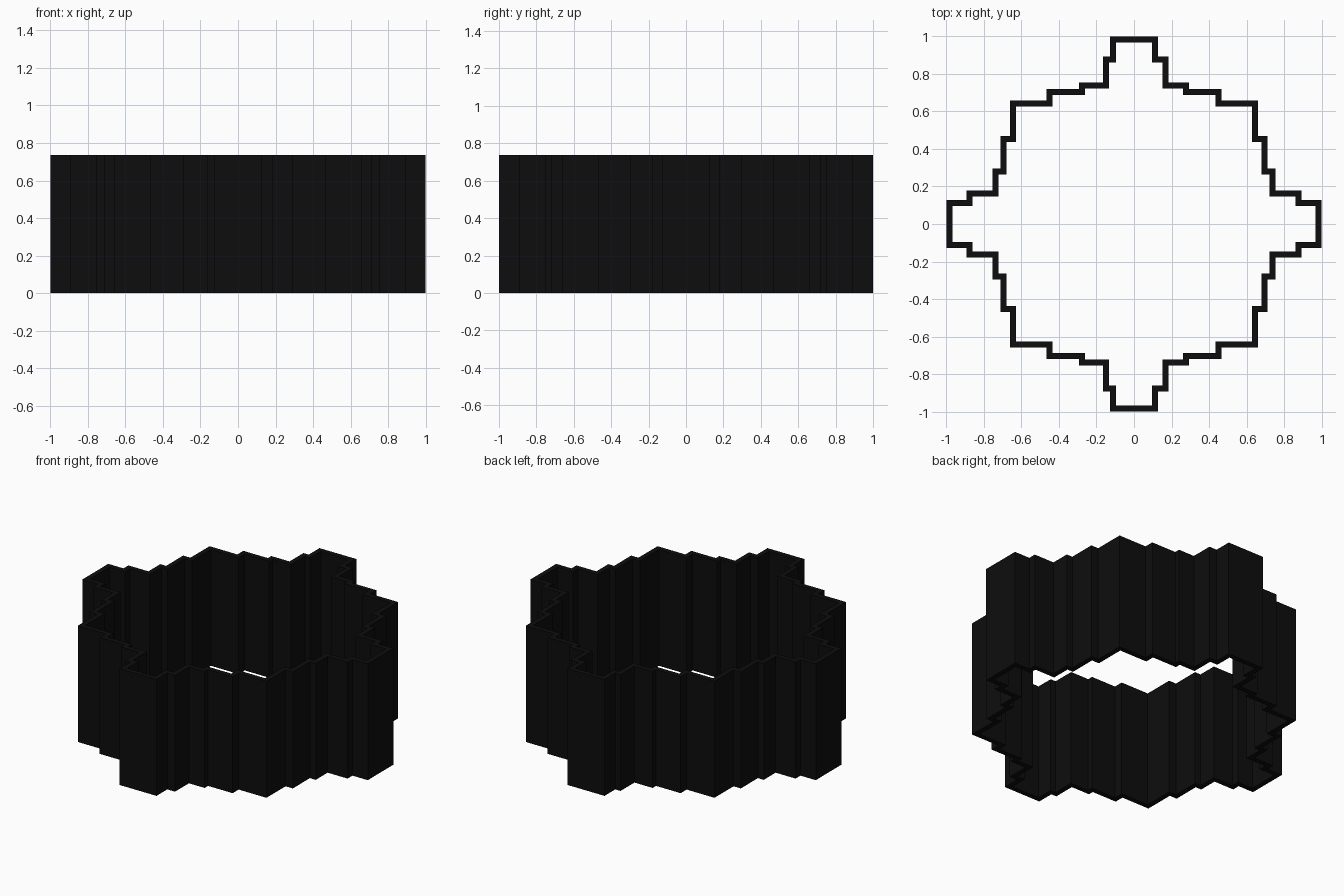
import bpy, bmesh
from mathutils import Vector

if "Cube" in bpy.data.objects:
    bpy.data.objects.remove(bpy.data.objects["Cube"])

HEIGHT = 0.737
HALF = 0.016  # half of the wall thickness

# Centre line of one quadrant of the stepped wall, from +y tip to +x tip
def quadrant(notch):
    return [(0.113, 0.984), (0.113, 0.876), (notch, 0.876), (notch, 0.737),
            (0.278, 0.737), (0.278, 0.703), (0.450, 0.703), (0.450, 0.643),
            (0.645, 0.643), (0.645, 0.452), (0.696, 0.452), (0.696, 0.281),
            (0.737, 0.281), (0.737, 0.162), (0.877, 0.162), (0.877, 0.113),
            (0.984, 0.113)]

# Mirror it round to a closed clockwise outline
right, left = quadrant(0.167), quadrant(0.150)
path = (right
        + [(x, -y) for x, y in reversed(right)]
        + [(-x, -y) for x, y in left]
        + [(-x, y) for x, y in reversed(left)])
path = [Vector(p) for p in path]

def offset(points, d):
    """Mitred offset of a closed right-angled outline; positive is outward."""
    out = []
    for i, p in enumerate(points):
        a = (p - points[i - 1]).normalized()
        b = (points[(i + 1) % len(points)] - p).normalized()
        out.append(p + d * Vector((-a.y - b.y, a.x + b.x)))
    return out

# Hollow wall, open at top and bottom
bm = bmesh.new()
loops = [[bm.verts.new((p.x, p.y, z)) for p in offset(path, d)]
         for d, z in ((HALF, 0), (HALF, HEIGHT), (-HALF, HEIGHT), (-HALF, 0))]
n = len(path)
for k in range(4):
    lo, hi = loops[k], loops[(k + 1) % 4]
    for i in range(n):
        j = (i + 1) % n
        bm.faces.new((lo[i], lo[j], hi[j], hi[i]))
bmesh.ops.recalc_face_normals(bm, faces=bm.faces)

mesh = bpy.data.meshes.new("stepped_wall")
bm.to_mesh(mesh)
bm.free()
wall = bpy.data.objects.new("stepped_wall", mesh)
bpy.context.collection.objects.link(wall)

black = bpy.data.materials.new("black")
black.diffuse_color = (0.004, 0.004, 0.004, 1)
black.use_nodes = True
black.node_tree.nodes["Principled BSDF"].inputs["Base Color"].default_value = black.diffuse_color
mesh.materials.append(black)
